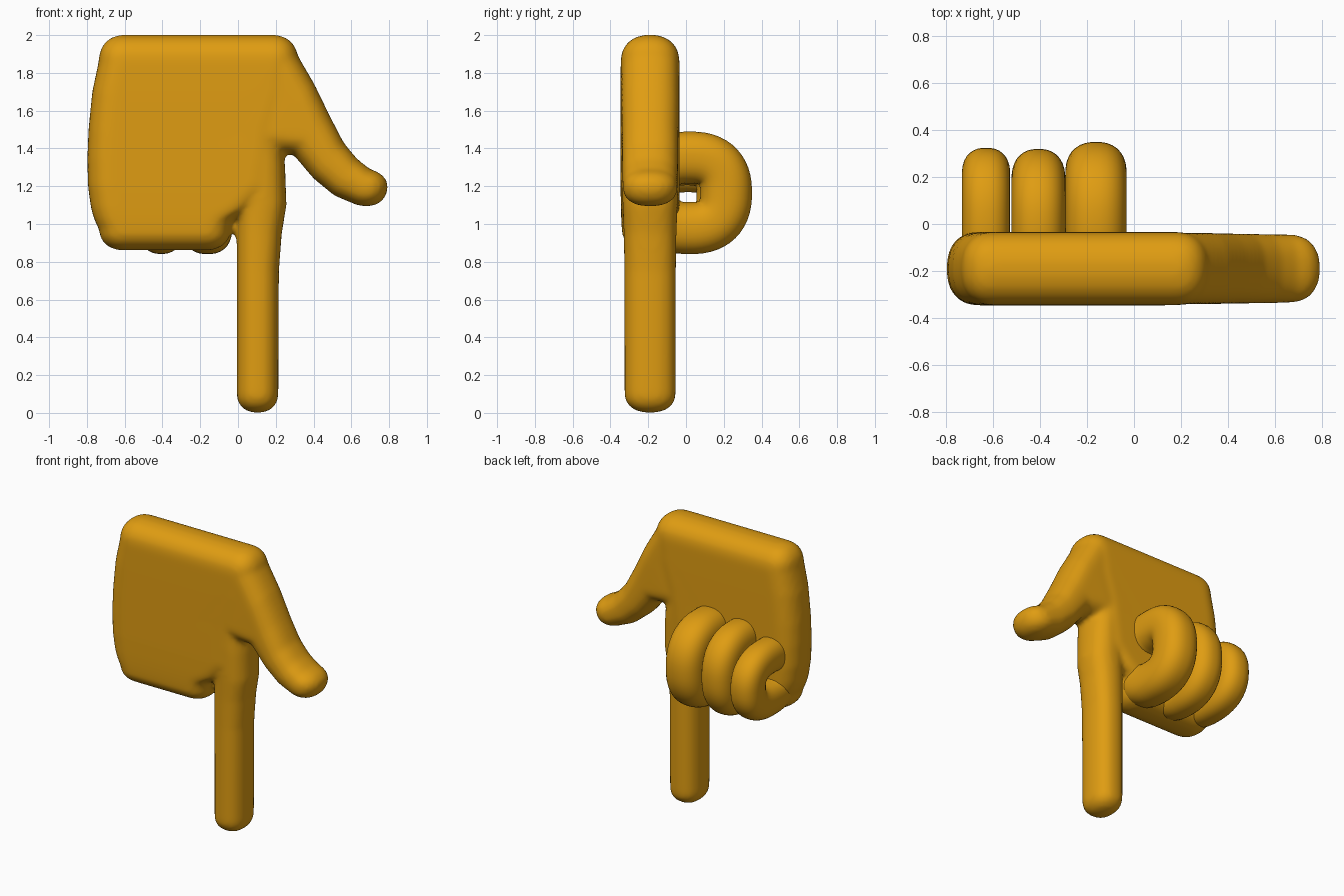
import bpy, bmesh, math
from mathutils import Vector

if "Cube" in bpy.data.objects:
    bpy.data.objects.remove(bpy.data.objects["Cube"])

mat = bpy.data.materials.new("golden orange")
mat.diffuse_color = (0.74, 0.335, 0.006, 1)
mat.use_nodes = True
mat.node_tree.nodes["Principled BSDF"].inputs["Base Color"].default_value = mat.diffuse_color
Y0 = -0.19   # centre depth of the flat hand
N = 32       # points around each cross-section


def spow(v, p):
    return math.copysign(abs(v) ** p, v)


def ring(bm, sec):
    """Rounded cross-section: centre, width axis, depth axis, half sizes, corner radius."""
    c, u, v, a, b, r = sec
    pts = []
    for i in range(N):
        t = 2 * math.pi * (i + 0.5) / N
        x = math.copysign(a - r, math.cos(t)) + r * spow(math.cos(t), 0.85)
        pts.append(bm.verts.new(c + u * x + v * (b * spow(math.sin(t), 0.85))))
    return pts


def cap(sec, direction, length):
    """Sections that round off an end."""
    c, u, v, a, b, r = sec
    out = []
    for k in range(1, 8):
        t = math.radians(83) * k / 7
        s, q = math.sin(t) ** 0.9, math.cos(t) ** 0.9
        out.append((c + direction * (length * s), u, v, a - r * (1 - q), b * q, r * q))
    return out


def loft(bm, secs):
    rings = [ring(bm, s) for s in secs]
    for p, q in zip(rings, rings[1:]):
        for i in range(N):
            j = (i + 1) % N
            bm.faces.new((p[i], p[j], q[j], q[i]))
    bm.faces.new(rings[0])
    bm.faces.new(rings[-1][::-1])


def flat_section(x1, z1, x2, z2, b):
    """Section of the flat hand between two silhouette points."""
    p, q = Vector((x1, Y0, z1)), Vector((x2, Y0, z2))
    a = (q - p).length / 2
    return ((p + q) / 2, (q - p).normalized(), Vector((0, 1, 0)), a, b, min(a, b * 0.9))


def make(name, bm):
    bmesh.ops.recalc_face_normals(bm, faces=bm.faces[:])
    me = bpy.data.meshes.new(name)
    bm.to_mesh(me)
    bm.free()
    me.materials.append(mat)
    for f in me.polygons:
        f.use_smooth = True
    ob = bpy.data.objects.new(name, me)
    bpy.context.collection.objects.link(ob)
    return ob


up, down = Vector((0, 0, 1)), Vector((0, 0, -1))
bm = bmesh.new()

# Palm, from top to knuckles
palm = [flat_section(l, z, r, z, b) for z, l, r, b in (
    (1.86, -0.738, 0.32, 0.156), (1.7, -0.772, 0.30, 0.157), (1.5, -0.792, 0.24, 0.157),
    (1.35, -0.798, 0.22, 0.157), (1.2, -0.795, 0.20, 0.157), (1.08, -0.778, 0.08, 0.155),
    (1.02, -0.76, -0.02, 0.153), (0.97, -0.735, -0.04, 0.15))]
loft(bm, cap(palm[0], up, 0.142)[::-1] + palm + cap(palm[-1], down, 0.11))

# Pointing index finger
index = [flat_section(l, z, r, z, b) for z, l, r, b in (
    (1.5, 0.0, 0.23, 0.15), (1.3, -0.005, 0.25, 0.15), (1.1, -0.007, 0.257, 0.146),
    (0.95, -0.007, 0.232, 0.14), (0.75, -0.007, 0.217, 0.137), (0.1, -0.007, 0.214, 0.136))]
loft(bm, index + cap(index[-1], down, 0.1))

# Thumb
thumb = [flat_section(*s) for s in (
    (0.30, 1.92, -0.10, 1.40, 0.152), (0.405, 1.74, 0.12, 1.38, 0.152),
    (0.485, 1.575, 0.29, 1.37, 0.15), (0.56, 1.43, 0.40, 1.24, 0.149),
    (0.63, 1.345, 0.51, 1.15, 0.147), (0.70, 1.29, 0.63, 1.10, 0.146))]
loft(bm, thumb + cap(thumb[-1], Vector((0.94, 0, -0.25)), 0.13))

hand = make("palm_index_and_thumb", bm)
m = hand.modifiers.new("blend", 'REMESH')
m.mode = 'VOXEL'
m.voxel_size = 0.016
m.use_smooth_shade = True
m = hand.modifiers.new("soften", 'SMOOTH')
m.factor, m.iterations = 0.5, 10


# Curled fingers: rounded sections swept around a boxy loop
def curled_finger(name, x, a, b, cy, cz, ry, rz):
    def pos(deg):
        t = math.radians(deg)
        return Vector((x, cy + ry * spow(math.cos(t), 0.8), cz + rz * spow(math.sin(t), 0.8)))
    secs = []
    u = Vector((1, 0, 0))
    for k in range(41):
        d = 200 + 270 * k / 40
        tan = (pos(d + 4) - pos(d - 4)).normalized()
        secs.append((pos(d), u, u.cross(tan), a, b, a))
    bm = bmesh.new()
    loft(bm, secs + cap(secs[-1], tan, 0.12))
    return make(name, bm)


curled_finger("middle_finger", -0.162, 0.131, 0.138, 0.02, 1.165, 0.192, 0.187)
curled_finger("ring_finger", -0.407, 0.115, 0.132, 0.005, 1.155, 0.183, 0.182)
curled_finger("little_finger", -0.63, 0.103, 0.115, 0.01, 1.135, 0.20, 0.148)
